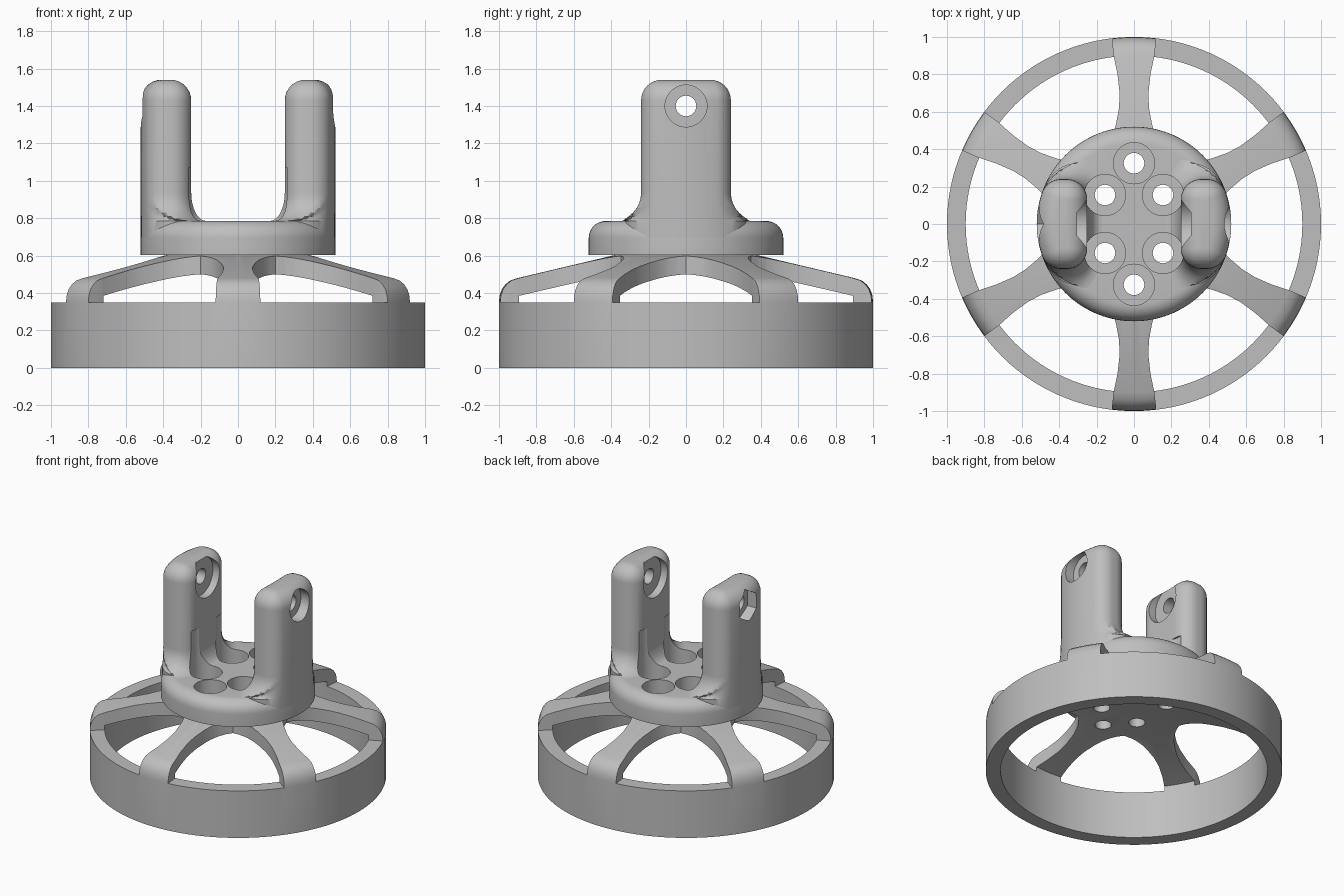
import bpy, bmesh
from math import sin, cos, pi, radians, hypot, atan2
from mathutils import Matrix, Vector

if "Cube" in bpy.data.objects:
    bpy.data.objects.remove(bpy.data.objects["Cube"])

grey = bpy.data.materials.new("plain grey")
grey.use_nodes = True
colour = (0.52, 0.52, 0.52, 1)
grey.diffuse_color = colour
grey.node_tree.nodes["Principled BSDF"].inputs["Base Color"].default_value = colour


def make(name, bm):
    bmesh.ops.remove_doubles(bm, verts=bm.verts, dist=1e-5)
    bmesh.ops.recalc_face_normals(bm, faces=bm.faces)
    mesh = bpy.data.meshes.new(name)
    bm.to_mesh(mesh)
    bm.free()
    mesh.materials.append(grey)
    obj = bpy.data.objects.new(name, mesh)
    bpy.context.collection.objects.link(obj)
    return obj


def lathe(name, profile, closed=False, steps=120):
    """Revolve an (r, z) profile about the z axis."""
    bm = bmesh.new()
    vs = [bm.verts.new((r, 0, z)) for r, z in profile]
    pairs = list(zip(vs, vs[1:])) + ([(vs[-1], vs[0])] if closed else [])
    es = [bm.edges.new(p) for p in pairs]
    bmesh.ops.spin(bm, geom=vs + es, cent=(0, 0, 0), axis=(0, 0, 1),
                   angle=2 * pi, steps=steps, use_merge=True)
    return make(name, bm)


def rod(bm, radius, start, end, sides=48, turn=0):
    """Add a closed cylinder between two points."""
    a, b = Vector(start), Vector(end)
    rot = (b - a).to_track_quat('Z', 'Y').to_matrix().to_4x4()
    bmesh.ops.create_cone(
        bm, cap_ends=True, segments=sides, radius1=radius, radius2=radius,
        depth=(b - a).length,
        matrix=Matrix.Translation((a + b) / 2) @ rot @ Matrix.Rotation(turn, 4, 'Z'))


def cut(obj, bm):
    """Subtract a bmesh from an object."""
    cutter = make("cutter", bm)
    mod = obj.modifiers.new("cut", 'BOOLEAN')
    mod.operation, mod.solver, mod.object = 'DIFFERENCE', 'EXACT', cutter
    bpy.context.view_layer.objects.active = obj
    bpy.ops.object.modifier_apply(modifier=mod.name)
    bpy.data.objects.remove(cutter)


HOLES = [(0, .325), (0, -.325)] + [(x, y) for x in (-.155, .155) for y in (-.155, .155)]


def cut_bolts(obj):
    for radius, low in ((.11, .65), (.055, .4)):
        bm = bmesh.new()
        for x, y in HOLES:
            rod(bm, radius, (x, y, low), (x, y, 1.07))
        cut(obj, bm)


# Rim and spoked dome
wheel = lathe("wheel", [(0, .605), (.38, .603), (.9, .48), (.94, .467), (.967, .445),
                        (.985, .42), (.997, .385), (1, .35), (1, 0), (.9, 0),
                        (.9, .385), (.4, .5), (0, .5)])

# Windows between the spokes
side = [(.385, .165), (.43, .135), (.48, .112), (.53, .097), (.62, .08), (.7, .077),
        (.8, .088), (.9, .109), (1, .12), (1.2, .13)]
half = [(hypot(s, w), radians(30) - atan2(w, s)) for s, w in side]
outline = [(.4, 0)] + half + [(r, -a) for r, a in reversed(half)]
bm = bmesh.new()
for k in range(6):
    axis = k * pi / 3
    vs = [bm.verts.new((r * cos(axis + a), r * sin(axis + a), .35)) for r, a in outline]
    face = bm.faces.new(vs)
    top = bmesh.ops.extrude_face_region(bm, geom=[face])["geom"]
    bmesh.ops.translate(bm, vec=(0, 0, .5),
                        verts=[v for v in top if isinstance(v, bmesh.types.BMVert)])
cut(wheel, bm)
cut_bolts(wheel)

# Hub with a rounded top edge
edge = [(.43 + .09 * cos(t * pi / 16), .695 + .09 * sin(t * pi / 16)) for t in range(9)]
hub = lathe("hub", [(0, .602), (.52, .602)] + edge + [(0, .785)])
cut_bolts(hub)

# Plan of an arm: core points with outward directions
N = 10
plan = []
corner = (.41 ** 2 - .13 ** 2) ** .5
tip = atan2(.13, corner)
for k in range(N + 1):
    a = -tip + 2 * tip * k / N
    plan.append((.41 * cos(a), .41 * sin(a), a))
for k in range(1, N + 1):
    plan.append((corner, .13, tip + (pi / 2 - tip) * k / N))
for k in range(N + 1):
    plan.append((.36, .13, pi / 2 + pi / 2 * k / N))
for k in range(N + 1):
    plan.append((.36, -.13, pi + pi / 2 * k / N))
for k in range(N):
    plan.append((corner, -.13, 1.5 * pi + (pi / 2 - tip) * k / N))


def arm_ring(bm, z, rho, flare=0):
    ring = []
    for x, y, a in plan:
        px, py = x + rho * cos(a), y + rho * sin(a)
        qx, qy = px + .08 * flare * cos(a), py + .15 * flare * sin(a)
        limit = max(hypot(px, py), .52 - .09 * flare)
        k = min(1, limit / hypot(qx, qy))
        ring.append(bm.verts.new((qx * k, qy * k, z)))
    return ring


def build_arm(name, sign):
    bm = bmesh.new()
    rings = [arm_ring(bm, .695, .11, 1)]
    for k in range(9):     # flared foot
        t = k * pi / 16
        rings.append(arm_ring(bm, .785 + .15 * (1 - cos(t)), .11, 1 - sin(t)))
    for k in range(9):     # rounded top
        t = k * pi / 16
        rings.append(arm_ring(bm, 1.43 + .11 * sin(t), max(.11 * cos(t), .002)))
    for lo, hi in zip(rings, rings[1:]):
        for i in range(len(lo)):
            j = (i + 1) % len(lo)
            bm.faces.new((lo[i], lo[j], hi[j], hi[i]))
    bm.faces.new(rings[0][::-1])
    bm.faces.new(rings[-1])
    if sign < 0:
        bmesh.ops.rotate(bm, verts=bm.verts, matrix=Matrix.Rotation(pi, 3, 'Z'))
    arm = make(name, bm)
    cut_bolts(arm)
    # Inner recess, pin hole, then a round or six-sided outer pocket
    sides = 48 if sign > 0 else 6
    for radius, x0, x1, n in ((.14, .1, .305, 48), (.055, .1, .7, 48), (.112, .44, .7, sides)):
        bm = bmesh.new()
        rod(bm, radius, (sign * x0, 0, 1.4), (sign * x1, 0, 1.4), n,
            pi / 2 if n == 6 else 0)
        if n == 6:
            # Turn the pocket so that a corner points up
            high = max(v.co.z for v in bm.verts)
            if high < 1.4 + radius - .005:
                bmesh.ops.rotate(bm, verts=bm.verts, cent=(0, 0, 1.4),
                                 matrix=Matrix.Rotation(pi / 6, 3, 'X'))
        cut(arm, bm)
    return arm


parts = [wheel, hub, build_arm("left_arm", 1), build_arm("right_arm", -1)]

bpy.ops.object.select_all(action='DESELECT')
for part in parts:
    part.select_set(True)
bpy.context.view_layer.objects.active = wheel
bpy.ops.object.shade_smooth_by_angle(angle=radians(32))
